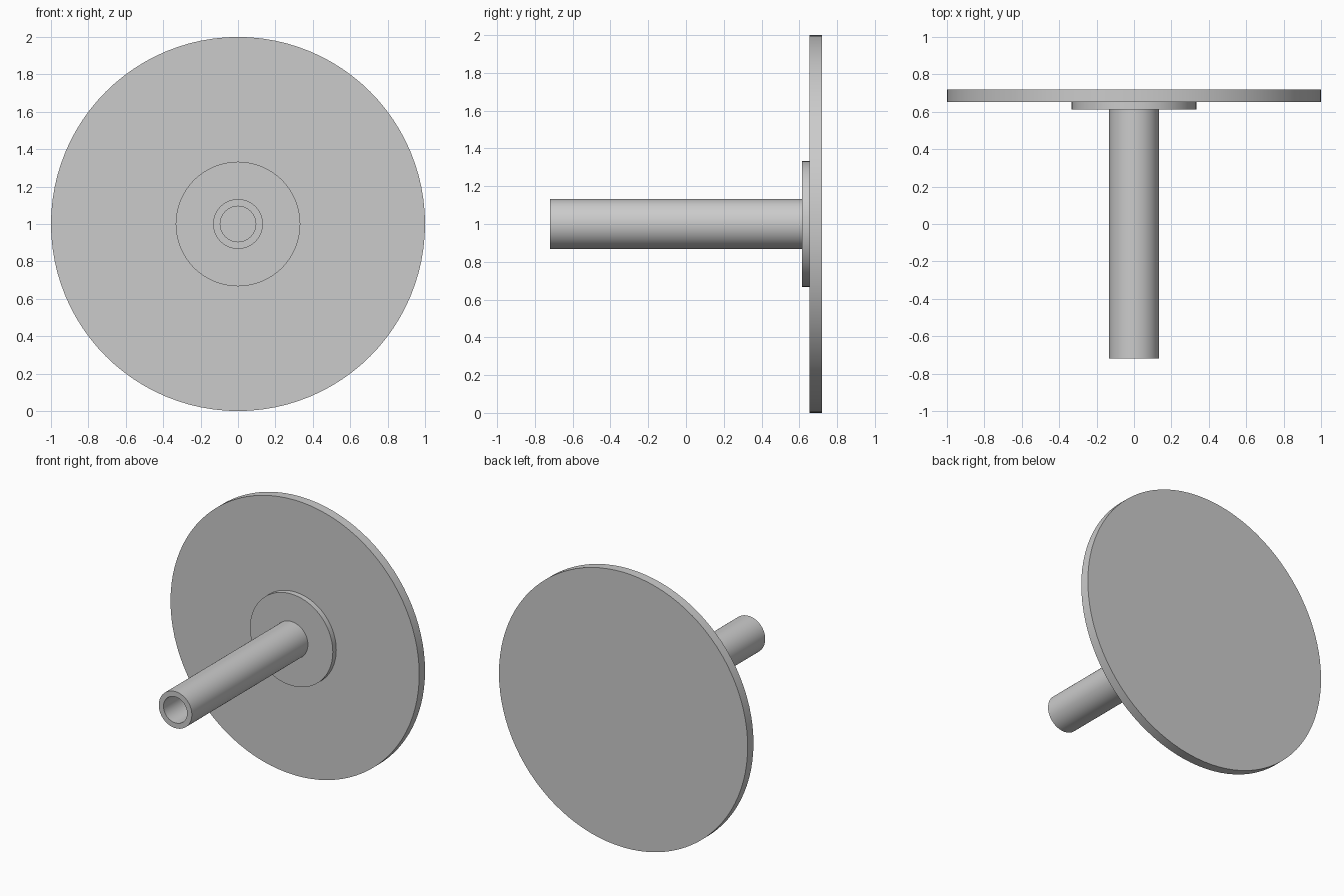
import bpy
import bmesh
import math

if "Cube" in bpy.data.objects:
    bpy.data.objects.remove(bpy.data.objects["Cube"])

SEGMENTS = 96
AXIS_Z = 1.0  # height of the shared axis, which runs along y


def lathe(name, profile):
    """Revolve a closed (radius, y) outline about the y axis into a solid."""
    bm = bmesh.new()
    verts = [bm.verts.new((r, y, 0)) for r, y in profile]
    edges = [bm.edges.new((verts[i], verts[(i + 1) % len(verts)]))
             for i in range(len(verts))
             if profile[i][0] > 0 or profile[(i + 1) % len(verts)][0] > 0]
    bmesh.ops.spin(bm, geom=verts + edges, cent=(0, 0, 0), axis=(0, 1, 0),
                   angle=math.tau, steps=SEGMENTS, use_duplicate=False)
    bmesh.ops.remove_doubles(bm, verts=bm.verts, dist=1e-5)
    bmesh.ops.recalc_face_normals(bm, faces=bm.faces)
    mesh = bpy.data.meshes.new(name)
    bm.to_mesh(mesh)
    bm.free()
    obj = bpy.data.objects.new(name, mesh)
    obj.location.z = AXIS_Z
    bpy.context.collection.objects.link(obj)
    bpy.context.view_layer.objects.active = obj
    bpy.ops.object.select_all(action='DESELECT')
    obj.select_set(True)
    bpy.ops.object.shade_smooth_by_angle(angle=math.radians(30))
    return obj


def solid_disc(name, radius, front, back):
    return lathe(name, [(0, front), (radius, front), (radius, back), (0, back)])


# Large back plate
solid_disc("back_plate", 1.0, 0.653, 0.72)

# Raised collar in front of the plate
solid_disc("collar", 0.333, 0.613, 0.653)

# Hollow tube, open at the front and closed by the collar
lathe("tube", [(0.095, -0.72), (0.133, -0.72), (0.133, 0.613), (0.095, 0.613)])
